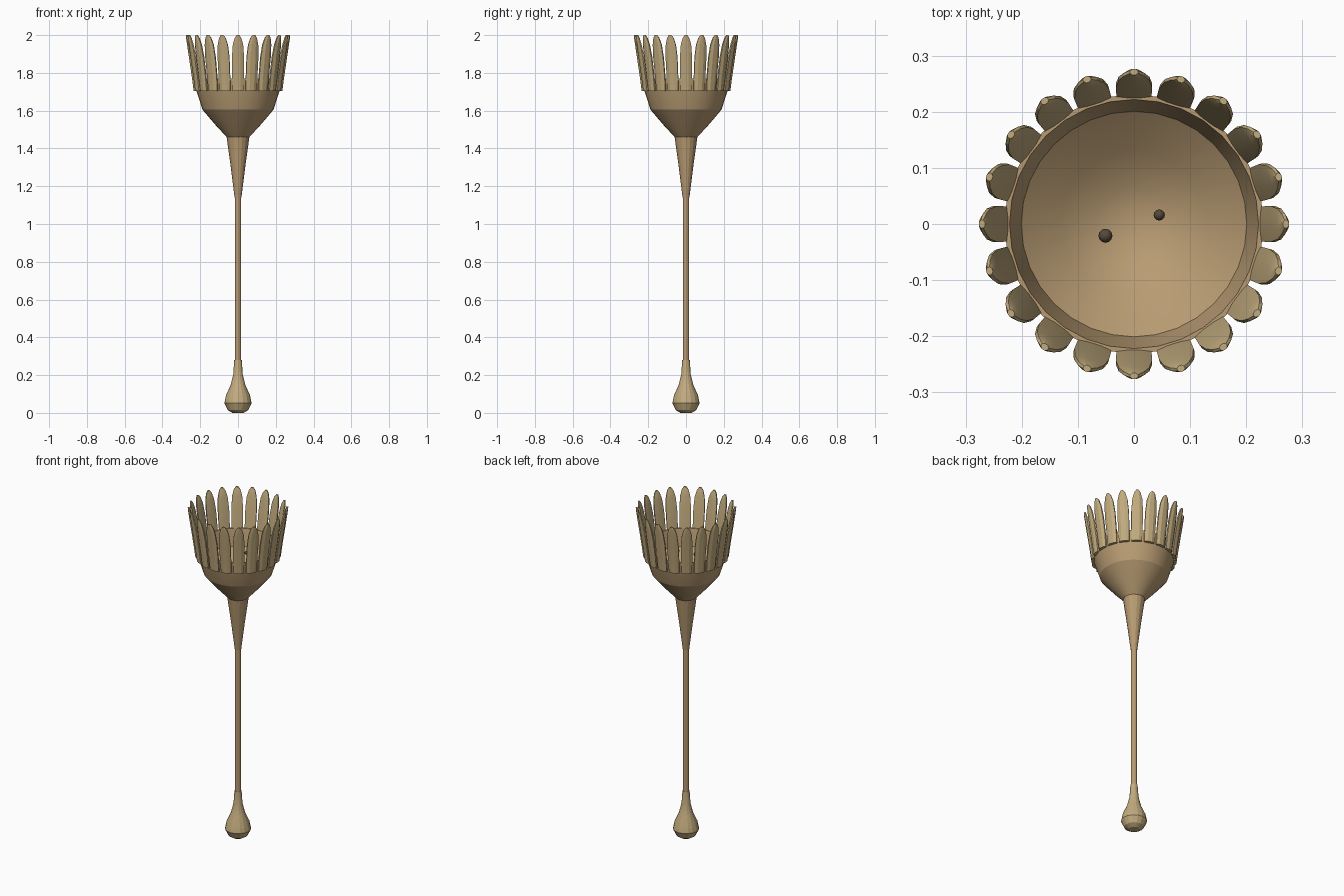
import bpy, bmesh
from math import sin, cos, pi, radians

if "Cube" in bpy.data.objects:
    bpy.data.objects.remove(bpy.data.objects["Cube"])


def material(name, rgb):
    m = bpy.data.materials.new(name)
    m.diffuse_color = (*rgb, 1)
    m.use_nodes = True
    m.node_tree.nodes["Principled BSDF"].inputs["Base Color"].default_value = m.diffuse_color
    return m


TAN = material("tan", (0.48, 0.33, 0.17))
PALE = material("pale_tan", (0.54, 0.41, 0.21))
DARK = material("dark_brown", (0.09, 0.065, 0.045))


def finish(bm, name, mat, angle=20):
    bmesh.ops.recalc_face_normals(bm, faces=bm.faces)
    me = bpy.data.meshes.new(name)
    bm.to_mesh(me)
    bm.free()
    ob = bpy.data.objects.new(name, me)
    bpy.context.collection.objects.link(ob)
    me.materials.append(mat)
    bpy.ops.object.select_all(action='DESELECT')
    ob.select_set(True)
    bpy.context.view_layer.objects.active = ob
    bpy.ops.object.shade_smooth_by_angle(angle=radians(angle))
    return ob


def loft(bm, rings):
    """Skin a list of point rings and cap both ends."""
    loops = [[bm.verts.new(p) for p in r] for r in rings]
    n = len(loops[0])
    for a, b in zip(loops, loops[1:]):
        for i in range(n):
            j = (i + 1) % n
            bm.faces.new((a[i], a[j], b[j], b[i]))
    bm.faces.new(loops[0])
    bm.faces.new(loops[-1])


def lathe(name, profile, mat, seg=24):
    bm = bmesh.new()
    loft(bm, [[(r * cos(2 * pi * i / seg), r * sin(2 * pi * i / seg), z)
               for i in range(seg)] for r, z in profile])
    return finish(bm, name, mat)


# Base bulb, thin stem and flared neck
lathe("base_bulb", [(0.03, 0), (0.054, 0.015), (0.072, 0.052), (0.063, 0.095),
                    (0.04, 0.145), (0.025, 0.205), (0.02, 0.28)], PALE, 16)
lathe("stem", [(0.017, 0.2), (0.017, 1.16)], TAN, 12)
lathe("neck", [(0.018, 1.14), (0.038, 1.3), (0.061, 1.465)], TAN, 16)

# Cup: outer wall, rim, inner wall and shallow bowl floor
lathe("cup", [(0.06, 1.46), (0.12, 1.525), (0.188, 1.605), (0.22, 1.705),
              (0.231, 1.77), (0.222, 1.77), (0.201, 1.67), (0.13, 1.61),
              (0.065, 1.57), (0.02, 1.56)], TAN, 32)

# Twenty flattened finger petals leaning outwards around the rim
PETALS = 20
SECTIONS = [(1.703, 0.226, 0.029, 0.010), (1.78, 0.236, 0.032, 0.010),
            (1.88, 0.251, 0.033, 0.010), (1.95, 0.262, 0.028, 0.009),
            (1.985, 0.268, 0.018, 0.008), (2.0, 0.271, 0.007, 0.006)]
bm = bmesh.new()
for k in range(PETALS):
    a = 2 * pi * k / PETALS
    rings = []
    for z, r, w, t in SECTIONS:
        ring = []
        for i in range(8):
            b = 2 * pi * (i + 0.5) / 8
            side = w * 1.06 * cos(b)
            # sides curl inwards a little
            out = r + t * sin(b) - 4 * side * side
            ring.append((out * cos(a) - side * sin(a),
                         out * sin(a) + side * cos(a), z))
        rings.append(ring)
    loft(bm, rings)
finish(bm, "petals", PALE)

# Two small beads inside the cup
for name, x, y, z, r in (("bead_small", 0.045, 0.016, 1.73, 0.010),
                         ("bead_large", -0.051, -0.021, 1.72, 0.0125)):
    bm = bmesh.new()
    bmesh.ops.create_uvsphere(bm, u_segments=12, v_segments=8, radius=r)
    bmesh.ops.translate(bm, vec=(x, y, z), verts=bm.verts)
    finish(bm, name, DARK, 60)
